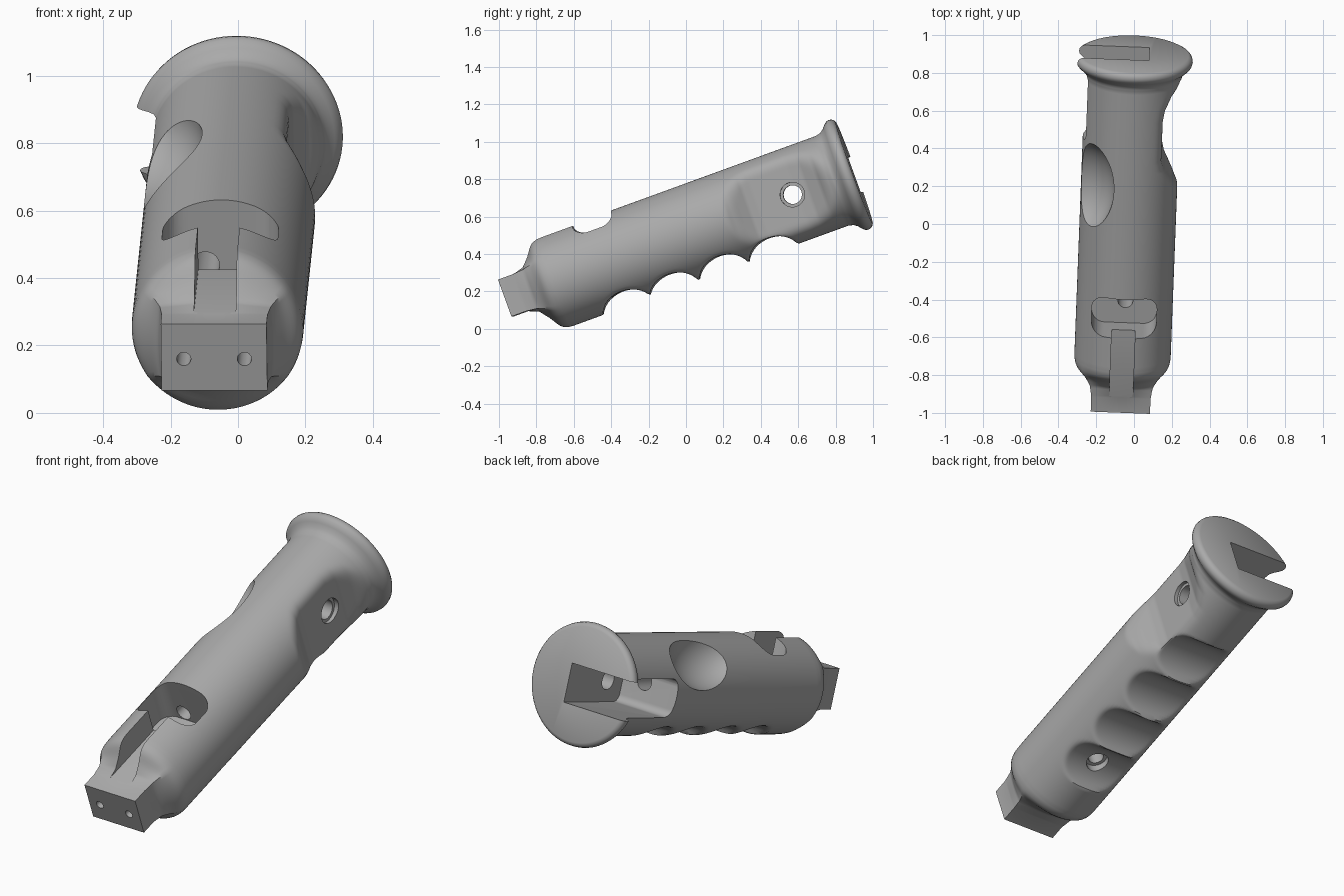
import bpy, bmesh, math
from mathutils import Matrix, Vector

if "Cube" in bpy.data.objects:
    bpy.data.objects.remove(bpy.data.objects["Cube"])

grey = bpy.data.materials.new("plain grey")
grey.use_nodes = True
grey.diffuse_color = (0.4, 0.4, 0.4, 1)
grey.node_tree.nodes["Principled BSDF"].inputs["Base Color"].default_value = (0.4, 0.4, 0.4, 1)


def curve(keys, s):
    """Smoothly stepped value of a short key list at s."""
    if s <= keys[0][0]:
        return keys[0][1]
    for (a, va), (b, vb) in zip(keys, keys[1:]):
        if s <= b:
            return va + (vb - va) * (s - a) / (b - a)
    return keys[-1][1]


def soft_min(a, b, k):
    h = max(k - abs(a - b), 0) / k
    return min(a, b) - h * h * k / 4


def make_object(name, bm):
    mesh = bpy.data.meshes.new(name)
    bmesh.ops.recalc_face_normals(bm, faces=bm.faces)
    bm.to_mesh(mesh)
    bm.free()
    mesh.materials.append(grey)
    ob = bpy.data.objects.new(name, mesh)
    bpy.context.collection.objects.link(ob)
    return ob


# Grip body: a loft along y from the square nose to the round end flange
NOSE = [(-.94, 0), (-.88, .15), (-.836, .5), (-.805, .82), (-.785, .93), (-.76, .985), (-.73, 1)]
RADIUS = [(.83, .255), (.86, .262), (.88, .277), (.895, .295), (.91, .308),
          (.925, .312), (.94, .309), (.95, .302), (.958, .288)]
SIDE_FLAT = [(.22, .3), (.27, .245), (.32, .21), (.37, .178), (.42, .165), (.64, .165),
             (.70, .175), (.77, .21), (.83, .27), (.87, .36)]
GROOVES = (-.425, -.16, .124, .407)
HALF_X, HALF_Z, SEGS = .157, .105, 96


def section_point(s, angle):
    c, n = math.cos(angle), math.sin(angle)
    square = min(HALF_X / max(abs(c), 1e-6), HALF_Z / max(abs(n), 1e-6))
    f = curve(NOSE, s)
    r = square + (curve(RADIUS, s) - square) * f
    x, z = r * c, r * n + .008 * (1 - f)
    # flattened side by the hole
    if s > .2 and x > 0:
        x = soft_min(x, curve(SIDE_FLAT, s), .04)
    # finger grooves underneath
    for g in GROOVES:
        u = (s - g) / .138
        if abs(u) < 1 and z < 0:
            z = -soft_min(-z, .275 - .103 * math.sqrt(1 - u * u), .015)
    return Vector((x, s, z))


stations = [-1.023] + [-.94 + .01 * i for i in range(184)] + [k[0] for k in RADIUS[3:]]
bm = bmesh.new()
rings = []
for s in stations:
    rings.append([bm.verts.new(section_point(s, 2 * math.pi * i / SEGS)) for i in range(SEGS)])
for a, b in zip(rings, rings[1:]):
    for i in range(SEGS):
        j = (i + 1) % SEGS
        bm.faces.new((a[i], a[j], b[j], b[i]))
bm.faces.new(rings[0])
bm.faces.new(rings[-1])
grip = make_object("grip_body", bm)


# Cutter helpers
def box(name, low, high, round_axis=None, r=0):
    bm = bmesh.new()
    bmesh.ops.create_cube(bm, size=1)
    low, high = Vector(low), Vector(high)
    bmesh.ops.scale(bm, vec=high - low, verts=bm.verts)
    bmesh.ops.translate(bm, vec=(low + high) / 2, verts=bm.verts)
    if round_axis is not None:
        edges = [e for e in bm.edges
                 if abs((e.verts[0].co - e.verts[1].co).normalized()[round_axis]) > .9]
        bmesh.ops.bevel(bm, geom=edges, offset=r, segments=8, profile=.5, affect='EDGES')
    return make_object(name, bm)


def rod(name, start, end, r):
    bm = bmesh.new()
    start, end = Vector(start), Vector(end)
    turn = (end - start).to_track_quat('Z', 'Y').to_matrix().to_4x4()
    bmesh.ops.create_cone(bm, cap_ends=True, segments=32, radius1=r, radius2=r,
                          depth=(end - start).length,
                          matrix=Matrix.Translation((start + end) / 2) @ turn)
    return make_object(name, bm)


def ellipsoid(name, centre, radii):
    bm = bmesh.new()
    bmesh.ops.create_uvsphere(bm, u_segments=48, v_segments=32, radius=1,
                              matrix=Matrix.Translation(centre) @ Matrix.Diagonal((*radii, 1)))
    return make_object(name, bm)


cutters = [
    # top pocket and the narrow channel running to the nose
    box("pocket_cutter", (-.172, -.555, 0.003), (.172, -.335, .5), 2, .07),
    box("channel_cutter", (-.062, -.97, .116), (.062, -.45, .51)),
    # open slot through the flange on the right side
    box("slot_cutter", (-.5, .487, -.11), (.08, 1.2, .09), 0, .04),
    # thumb scoop
    ellipsoid("thumb_cutter", (-.262, .27, .217), (.185, .26, .185)),
    # side hole with a counterbore
    rod("side_hole_cutter", (-.02, .613, .001), (.4, .613, .001), .05),
    rod("side_bore_cutter", (.145, .613, .001), (.41, .613, .001), .066),
    # lengthwise bore between the pocket and the slot
    rod("long_bore_cutter", (-.05, -.4, .051), (-.05, .6, .021), .042),
    # underside hole with a counterbore
    rod("under_hole_cutter", (.004, -.43, -.4), (.004, -.43, .06), .04),
    rod("under_bore_cutter", (.004, -.43, -.41), (.004, -.43, -.14), .058),
]
# screw holes in the nose
for x in (-.09, .09):
    cutters.append(rod("screw_cutter", (x, -1.1, .003), (x, -.85, .003), .021))

bpy.context.view_layer.objects.active = grip
for cutter in cutters:
    cutter.hide_render = True
    mod = grip.modifiers.new(cutter.name, 'BOOLEAN')
    mod.operation = 'DIFFERENCE'
    mod.solver = 'EXACT'
    mod.object = cutter
    bpy.ops.object.modifier_apply(modifier=mod.name)
    bpy.data.objects.remove(cutter)

# Tilt the grip into its pose and shade it
pose = (Matrix.Translation((-.034, 0, .507)) @ Matrix.Rotation(math.radians(-2.2), 4, 'Z')
        @ Matrix.Rotation(math.radians(20), 4, 'X'))
grip.data.transform(pose)
for ob in bpy.context.selected_objects:
    ob.select_set(False)
grip.select_set(True)
bpy.ops.object.shade_smooth_by_angle(angle=math.radians(35))
